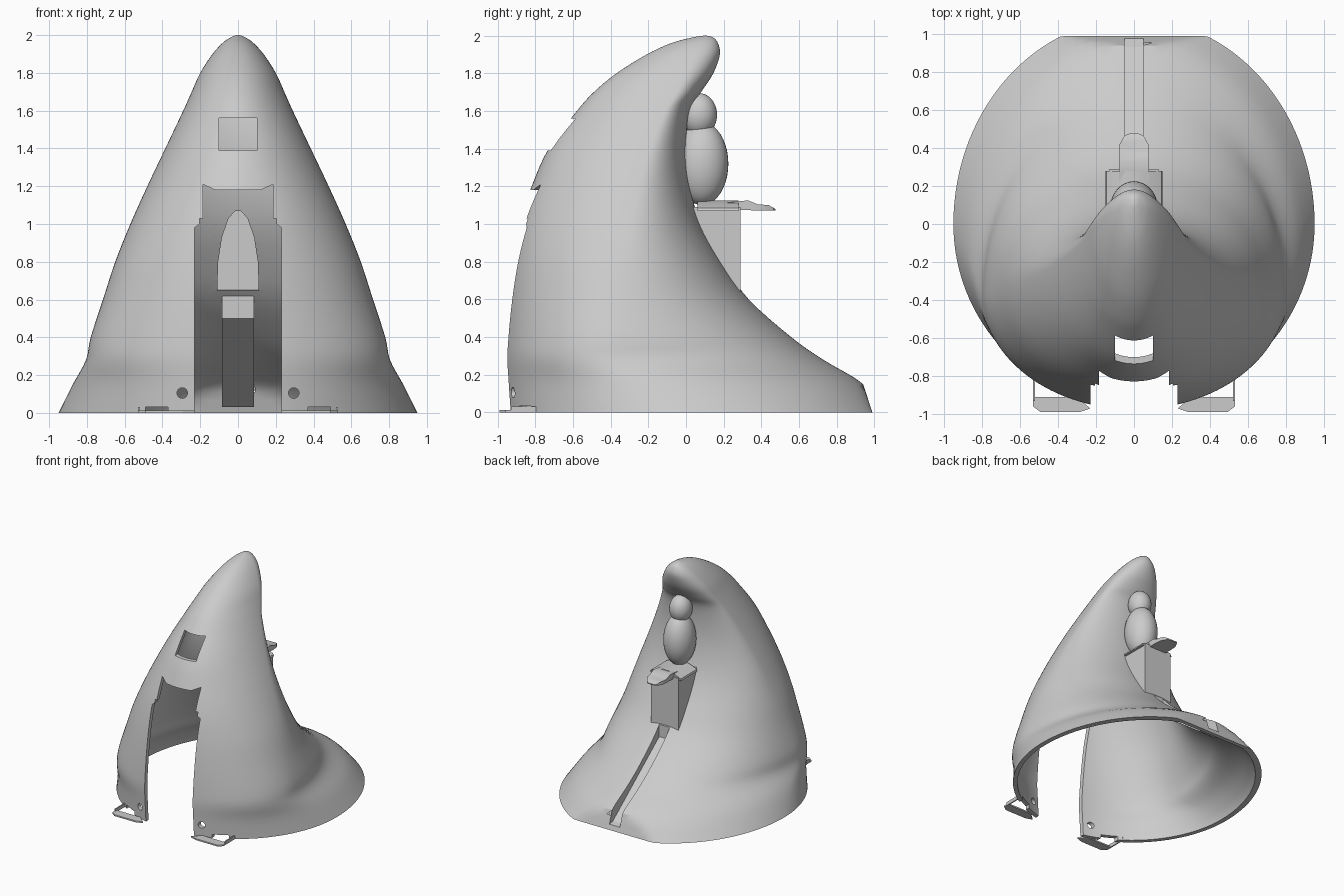
import bpy, bmesh, math
from mathutils import Vector

cube = bpy.data.objects.get("Cube")
if cube:
    bpy.data.objects.remove(cube)

grey = bpy.data.materials.new("light_grey")
grey.use_nodes = True
COLOUR = (0.6, 0.6, 0.6, 1)
grey.diffuse_color = COLOUR
grey.node_tree.nodes["Principled BSDF"].inputs["Base Color"].default_value = COLOUR

# Horizontal sections: height, half width, front y, widest y, back y
SECTIONS = [Vector(s) for s in (
    (0, .95, -.96, 0, 1.08), (.15, .875, -.97, -.15, .945),
    (.28, .805, -.975, -.35, .73), (.4, .78, -.97, -.36, .56),
    (.6, .715, -.955, -.35, .335), (.8, .65, -.93, -.33, .19),
    (1, .57, -.89, -.29, .08), (1.2, .48, -.82, -.25, .02),
    (1.4, .385, -.73, -.19, 0), (1.6, .29, -.58, -.11, .02),
    (1.7, .245, -.49, -.05, .08), (1.8, .2, -.37, 0, .145),
    (1.9, .135, -.21, .05, .18), (1.96, .08, -.08, .08, .17),
    (1.99, .035, .03, .09, .145), (2, .008, .09, .1, .11))]


def make(name, bm):
    bmesh.ops.recalc_face_normals(bm, faces=bm.faces)
    mesh = bpy.data.meshes.new(name)
    bm.to_mesh(mesh)
    bm.free()
    mesh.materials.append(grey)
    obj = bpy.data.objects.new(name, mesh)
    bpy.context.collection.objects.link(obj)
    return obj


def smooth_rows(rows, steps=4):
    """Smooth curve through the section values."""
    out = []
    for i in range(len(rows) - 1):
        a, b, c, d = (rows[min(max(i + k, 0), len(rows) - 1)] for k in (-1, 0, 1, 2))
        for s in range(steps):
            t = s / steps
            out.append(b + (c - a) * (t / 2) + (a * 2 - b * 5 + c * 4 - d) * (t * t / 2)
                       + (b * 3 - a - c * 3 + d) * (t ** 3 / 2))
    return out + [rows[-1]]


def mound(name, wall=0.0, sides=120):
    """Leaning hollow peak, with a flat chamfer at the back of the base."""
    bm = bmesh.new()
    rings = []
    for z, w, front, mid, back in smooth_rows([Vector(s) for s in SECTIONS]):
        if wall and z > 1.87:
            break
        w, front, back = w - wall, front + wall, back - wall * 1.3
        if wall and z == 0:
            z = -0.02
        ring = []
        for i in range(sides):
            a = 2 * math.pi * i / sides
            depth = back - mid if math.sin(a) > 0 else mid - front
            y = mid + depth * math.sin(a)
            ring.append(bm.verts.new((w * math.cos(a), min(y, .99 - wall - .33 * z), z)))
        rings.append(ring)
    for low, high in zip(rings, rings[1:]):
        for i in range(sides):
            j = (i + 1) % sides
            bm.faces.new((low[i], low[j], high[j], high[i]))
    bm.faces.new(rings[0])
    bm.faces.new(rings[-1])
    return make(name, bm)


def prism(name, points, axis, lo, hi):
    """Extrude a flat outline along x, y or z."""
    bm = bmesh.new()
    place = {"x": lambda p, h: (h, p[0], p[1]),
             "y": lambda p, h: (p[0], h, p[1]),
             "z": lambda p, h: (p[0], p[1], h)}[axis]
    ends = [[bm.verts.new(place(p, h)) for p in points] for h in (lo, hi)]
    for end in ends:
        bm.faces.new(end)
    for i in range(len(points)):
        j = (i + 1) % len(points)
        bm.faces.new((ends[0][i], ends[0][j], ends[1][j], ends[1][i]))
    return make(name, bm)


def box(name, x0, x1, y0, y1, z0, z1):
    return prism(name, [(x0, y0), (x1, y0), (x1, y1), (x0, y1)], "z", z0, z1)


def mirrored(half):
    return half + [(-x, v) for x, v in reversed(half)]


def ball(name, centre, radii):
    bm = bmesh.new()
    bmesh.ops.create_uvsphere(bm, u_segments=32, v_segments=20, radius=1)
    for v in bm.verts:
        v.co = Vector(c + r * k for c, r, k in zip(centre, radii, v.co))
    return make(name, bm)


def cut(obj, *cutters):
    bpy.context.view_layer.objects.active = obj
    for cutter in cutters:
        mod = obj.modifiers.new("cut", "BOOLEAN")
        mod.operation, mod.solver, mod.object = "DIFFERENCE", "EXACT", cutter
        bpy.ops.object.modifier_apply(modifier=mod.name)


# Cutters
hollow = mound("hollow_cutter", wall=.035)
door = prism("door_cutter", mirrored([
    (.23, -.1), (.23, .98), (.205, 1), (.205, 1.03), (.185, 1.03),
    (.185, 1.21), (.12, 1.18)]), "y", -1.2, -.5)
window = box("window_cutter", -.1, .1, -.9, -.45, 1.39, 1.56)
arch = prism("arch_cutter", mirrored([
    (.11, .65), (.105, .8), (.085, .93), (.05, 1.03), (.015, 1.07)]), "y", -.1, .265)
groove = prism("groove_cutter", [
    (.295, .54), (.295, .9), (1.1, .4), (1.1, .02), (.93, .05)], "x", -.05, .05)
cutters = [hollow, door, window, arch, groove]
for side in (-1, 1):
    ring = [(side * .295 + .028 * math.cos(k * math.pi / 8),
             .105 + .028 * math.sin(k * math.pi / 8)) for k in range(16)]
    cutters.append(prism("screw_hole_cutter", ring, "y", -1.1, -.75))
    x0, x1 = sorted((side * .37, side * .49))
    cutters.append(box("clip_slot_cutter", x0, x1, -1.1, -.7, -.1, .032))

# Main shell
shell = mound("peak_shell")
cut(shell, *cutters)

# Channel housing under the groove
channel = prism("groove_channel", [
    (.27, .5), (.27, .62), (.3, .62), (.44, .48), (.56, .38), (.7, .28),
    (.92, .14), (.965, .03), (.9, .03)], "x", -.085, .085)
cut(channel, groove)

# Hollow pillar below the ledge
pillar = box("back_pillar", -.13, .13, .02, .29, .64, 1.09)
cut(pillar, hollow, arch)

# Ledge: wide shoulder with a rounded, slightly arched tongue
shoulder = prism("ledge_shoulder", mirrored([
    (.15, 1.07), (.145, 1.085), (.09, 1.11), (.03, 1.125)]), "y", .06, .28)
tongue = prism("ledge_tongue", [
    (.1, 1.075), (.1, 1.11), (.2, 1.11), (.27, 1.12), (.33, 1.125),
    (.38, 1.105), (.44, 1.1), (.475, 1.08), (.475, 1.072)], "x", -.08, .08)
corner = prism("corner_cutter", mirrored([(.3, .35), (.082, .35), (.075, .42), (.05, .465), (.015, .48)])
               + [(-.3, .6), (.3, .6)], "z", .9, 1.3)
cut(tongue, corner)
cut(shoulder, hollow)

# Stacked round lumps on the back
torso = ball("torso_lump", (0, .085, 1.32), (.125, .14, .22))
head = ball("head_lump", (0, .07, 1.58), (.09, .095, .115))
for lump in (torso, head):
    cut(lump, hollow)

# Mounting feet: flat tab with a thin side rail, plus a screw boss
feet = []
for side, word in ((1, "left"), (-1, "right")):
    tab = [(.23, -.97), (.29, -.99), (.49, -.99), (.53, -.96), (.53, -.91), (.3, -.91)]
    feet.append(prism(word + "_foot_tab", [(side * x, y) for x, y in tab], "z", 0, .012))
    x0, x1 = sorted((side * .52, side * .53))
    feet.append(box(word + "_foot_rail", x0, x1, -.93, -.76, 0, .03))

for cutter in cutters + [corner]:
    bpy.data.objects.remove(cutter)

# Smooth curved parts, keeping cut edges crisp
bpy.ops.object.select_all(action="DESELECT")
for obj in [shell, torso, head, tongue, shoulder]:
    obj.select_set(True)
bpy.context.view_layer.objects.active = shell
bpy.ops.object.shade_smooth_by_angle(angle=math.radians(30))
